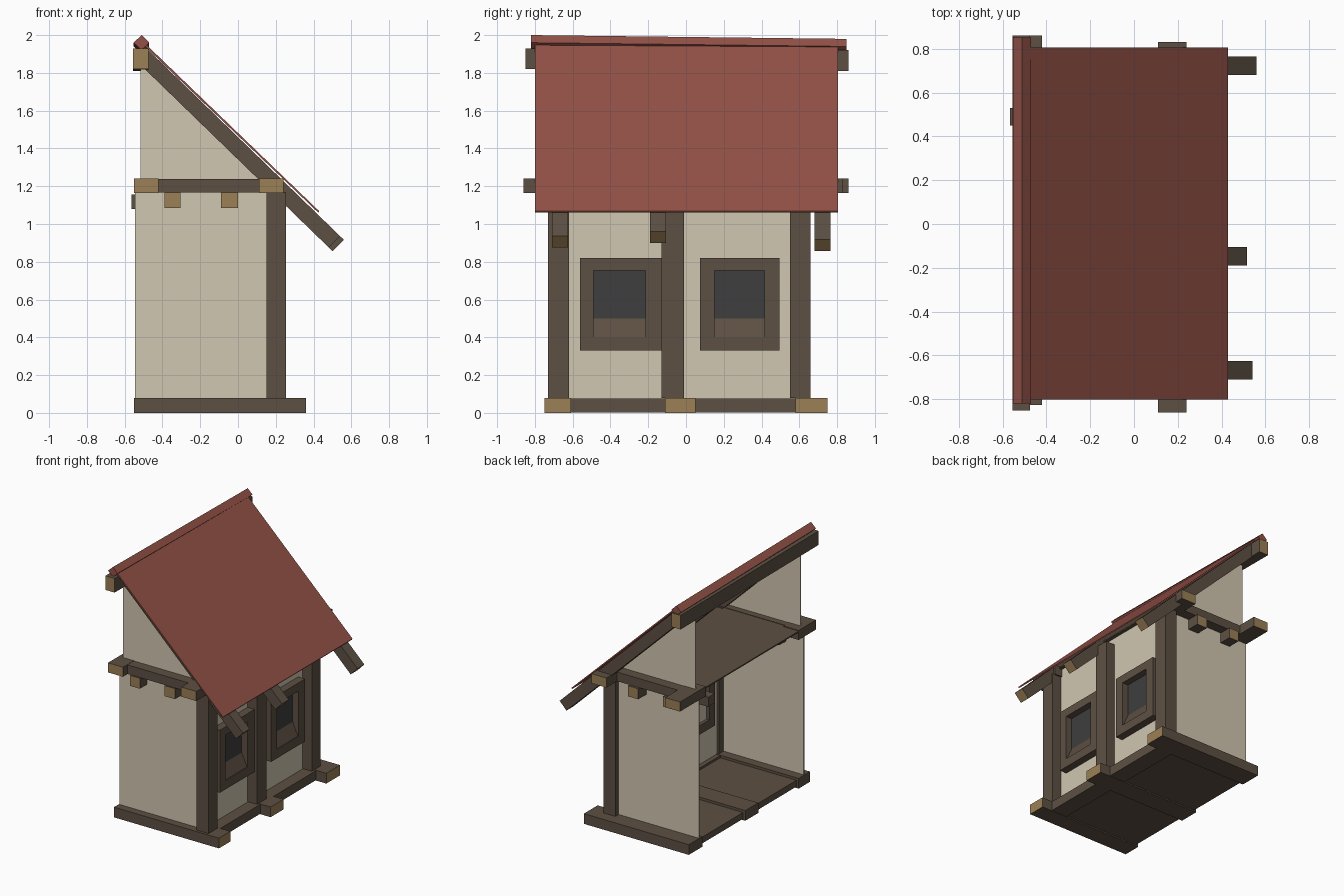
import bpy, bmesh
from mathutils import Vector

if "Cube" in bpy.data.objects:
    bpy.data.objects.remove(bpy.data.objects["Cube"])


def material(name, r, g, b):
    m = bpy.data.materials.new(name)
    lin = [(c / 255 / 12.92 if c < 10 else ((c / 255 + 0.055) / 1.055) ** 2.4) for c in (r, g, b)]
    m.diffuse_color = (*lin, 1)
    m.use_nodes = True
    m.node_tree.nodes["Principled BSDF"].inputs["Base Color"].default_value = m.diffuse_color
    return m


TIMBER = material("dark timber", 93, 80, 67)
END = material("cut timber end", 155, 128, 86)
PLASTER = material("cream plaster", 209, 199, 177)
ROOF = material("red roof", 146, 81, 70)
GLASS = material("dark glass", 62, 62, 62)


def prism(name, pts, y0, y1, mat, ends=(), drop=0.0):
    """Extrude an x-z profile from y0 to y1; faces along an 'ends' direction get the cut colour."""
    bm = bmesh.new()
    a = [bm.verts.new((x, y0, z)) for x, z in pts]
    b = [bm.verts.new((x, y1, z - drop)) for x, z in pts]
    n = len(pts)
    bm.faces.new(a)
    bm.faces.new(b[::-1])
    for i in range(n):
        j = (i + 1) % n
        bm.faces.new((a[i], b[i], b[j], a[j]))
    bmesh.ops.recalc_face_normals(bm, faces=bm.faces)
    bm.normal_update()
    for f in bm.faces:
        if any(f.normal.dot(Vector(d).normalized()) > 0.95 for d in ends):
            f.material_index = 1
    me = bpy.data.meshes.new(name)
    bm.to_mesh(me)
    bm.free()
    me.materials.append(mat)
    if ends:
        me.materials.append(END)
    ob = bpy.data.objects.new(name, me)
    bpy.context.collection.objects.link(ob)
    return ob


def box(name, x0, x1, y0, y1, z0, z1, mat, ends=(), drop=0.0):
    return prism(name, [(x0, z0), (x1, z0), (x1, z1), (x0, z1)], y0, y1, mat, ends, drop)


FRONT, BACK, RIGHT = (0, -1, 0), (0, 1, 0), (1, 0, 0)

# Base beams, sill and floor
for y0, y1 in ((-0.75, -0.61), (-0.11, 0.05), (0.58, 0.75)):
    box("base_beam", -0.55, 0.36, y0, y1, 0, 0.08, TIMBER, [RIGHT])
for y0, y1 in ((-0.61, -0.11), (0.05, 0.58)):
    box("sill_beam", 0.13, 0.27, y0, y1, 0.003, 0.077, TIMBER)
    box("ground_floor", -0.53, 0.13, y0, y1, 0.01, 0.06, TIMBER)

# Posts
for y0, y1 in ((-0.73, -0.62), (-0.13, -0.01), (0.55, 0.66)):
    box("post", 0.15, 0.255, y0, y1, 0.08, 1.17, TIMBER)

# Plaster walls and gables
box("right_wall", 0.165, 0.175, -0.65, 0.6, 0.07, 1.23, PLASTER)
for y in (-0.69, 0.61):
    box("side_wall", -0.545, 0.2, y, y + 0.01, 0.07, 1.18, PLASTER)
    prism("gable_wall", [(-0.515, 1.23), (0.2, 1.23), (-0.515, 1.92)], y, y + 0.01, PLASTER)

# Windows: frame bars, glass plate and sloping ledge
for y0, y1, i0, i1 in ((-0.56, -0.13, -0.49, -0.215), (0.075, 0.495, 0.15, 0.415)):
    x0, x1 = 0.14, 0.235
    box("window_side", x0, x1, y0, i0, 0.33, 0.82, TIMBER)
    box("window_side", x0, x1, i1, y1, 0.33, 0.82, TIMBER)
    box("window_bottom", x0, x1, i0, i1, 0.33, 0.40, TIMBER)
    box("window_top", x0, x1, i0, i1, 0.755, 0.82, TIMBER)
    box("window_glass", 0.175, 0.183, i0, i1, 0.40, 0.755, GLASS)
    prism("window_ledge", [(0.175, 0.39), (0.228, 0.40), (0.183, 0.50), (0.175, 0.50)], i0, i1, TIMBER)

# Upper floor with cross beams and projecting beam ends
box("upper_floor", -0.55, 0.2, -0.68, 0.62, 1.225, 1.235, TIMBER)
for y0, y1 in ((-0.77, -0.63), (0.56, 0.70)):
    box("cross_beam", -0.545, 0.2, y0, y1, 1.167, 1.238, TIMBER)
for x0, x1, ya, yb in ((-0.55, -0.42, -0.825, 0.86), (0.11, 0.24, -0.86, 0.83)):
    box("front_beam_end", x0, x1, ya, -0.61, 1.165, 1.24, TIMBER, [FRONT])
    box("back_beam_end", x0, x1, 0.54, yb, 1.165, 1.24, TIMBER, [BACK])
for x0, x1 in ((-0.39, -0.305), (-0.09, 0.0)):
    box("front_joist_end", x0, x1, -0.78, -0.6, 1.085, 1.167, TIMBER, [FRONT])
    box("back_joist_end", x0, x1, 0.53, 0.72, 1.085, 1.167, TIMBER, [BACK])
box("open_side_joist", -0.565, -0.42, 0.45, 0.53, 1.08, 1.155, TIMBER)

# Rafters of slightly different lengths
for y0, y1, xe in ((-0.71, -0.625, 0.54), (-0.19, -0.105, 0.515), (0.68, 0.765, 0.56)):
    ze = 1.945 - 0.97 * (xe + 0.5)
    pts = [(-0.5, 1.945), (xe, ze), (xe - 0.059, ze - 0.061), (-0.559 + 0.04, 1.884 - 0.039)]
    prism("rafter", pts, y0, y1, TIMBER, [(0.7, 0, -0.7)])

# Roof sheet, ridge beam and ridge cap
prism("roof_sheet", [(-0.505, 1.968), (0.43, 1.068), (0.425, 1.06), (-0.51, 1.957)], -0.8, 0.805, ROOF)
box("ridge_beam", -0.555, -0.475, -0.85, 0.86, 1.82, 1.93, TIMBER, [FRONT, BACK], 0.01)
prism("ridge_cap", [(-0.51, 2.0), (-0.47, 1.96), (-0.51, 1.92), (-0.553, 1.96)], -0.82, 0.85, ROOF, (), 0.02)
